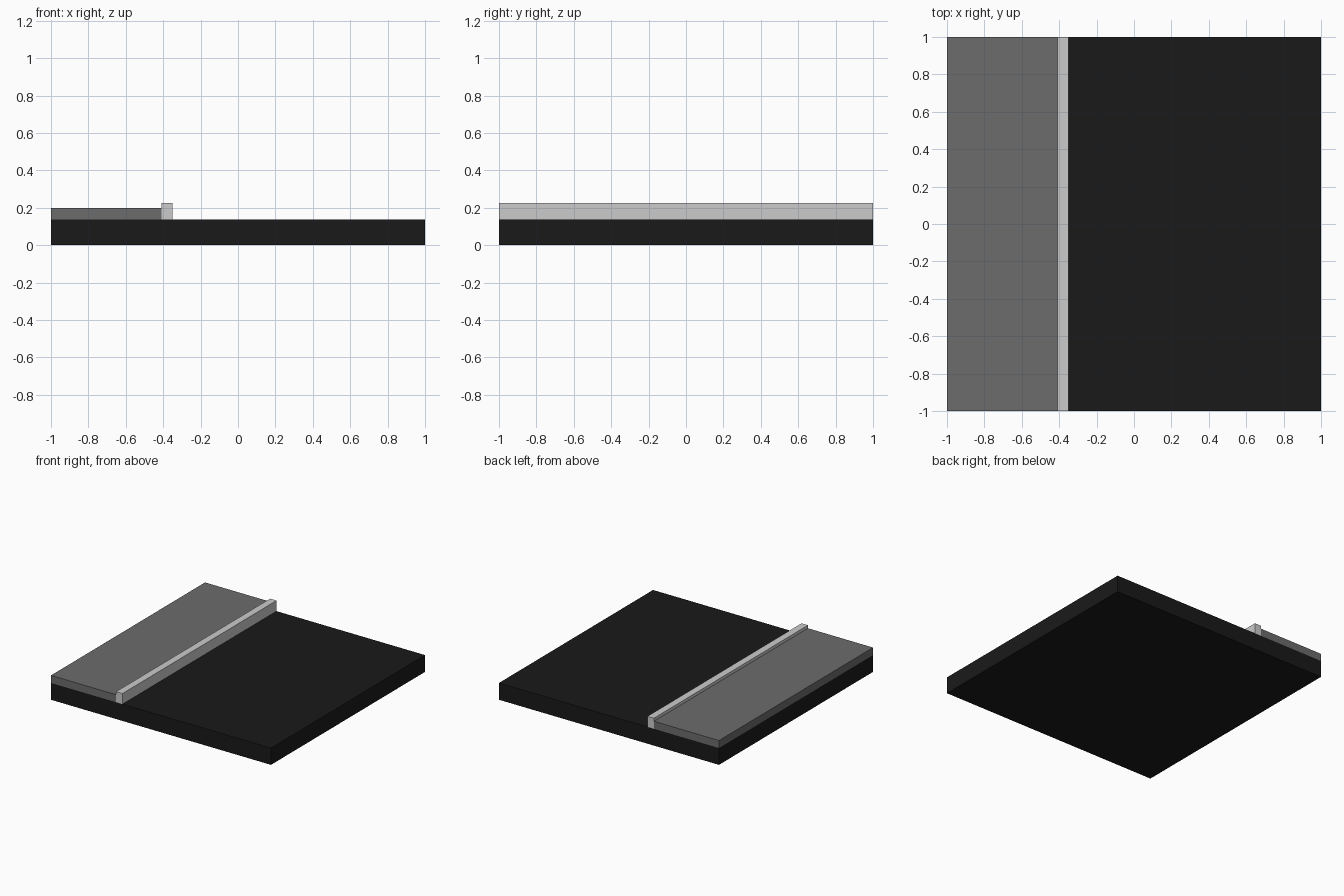
import bpy

if "Cube" in bpy.data.objects:
    bpy.data.objects.remove(bpy.data.objects["Cube"])


def box(name, x, y, z, grey=None):
    """Box spanning the given (min, max) ranges, optionally tinted."""
    spans = (x, y, z)
    bpy.ops.mesh.primitive_cube_add(size=1, location=[(a + b) / 2 for a, b in spans])
    obj = bpy.context.object
    obj.name = name
    obj.scale = [b - a for a, b in spans]
    bpy.ops.object.transform_apply(location=False, rotation=False, scale=True)
    if grey is not None:
        mat = bpy.data.materials.new(name + "_material")
        mat.diffuse_color = (grey, grey, grey, 1)
        mat.use_nodes = True
        mat.node_tree.nodes["Principled BSDF"].inputs["Base Color"].default_value = mat.diffuse_color
        obj.data.materials.append(mat)
    return obj


LENGTH = (-1, 1)
ROAD_TOP = 0.138
CURB_X = (-0.408, -0.35)

# Asphalt slab under everything
box("road_slab", (-1, 1), LENGTH, (0, ROAD_TOP), 0.01)
# Raised pavement along the left side
box("sidewalk", (-1, CURB_X[0]), LENGTH, (ROAD_TOP, 0.2), 0.15)
# Curb stone in plain grey, slightly higher than the pavement
box("curb", CURB_X, LENGTH, (ROAD_TOP, 0.225))
